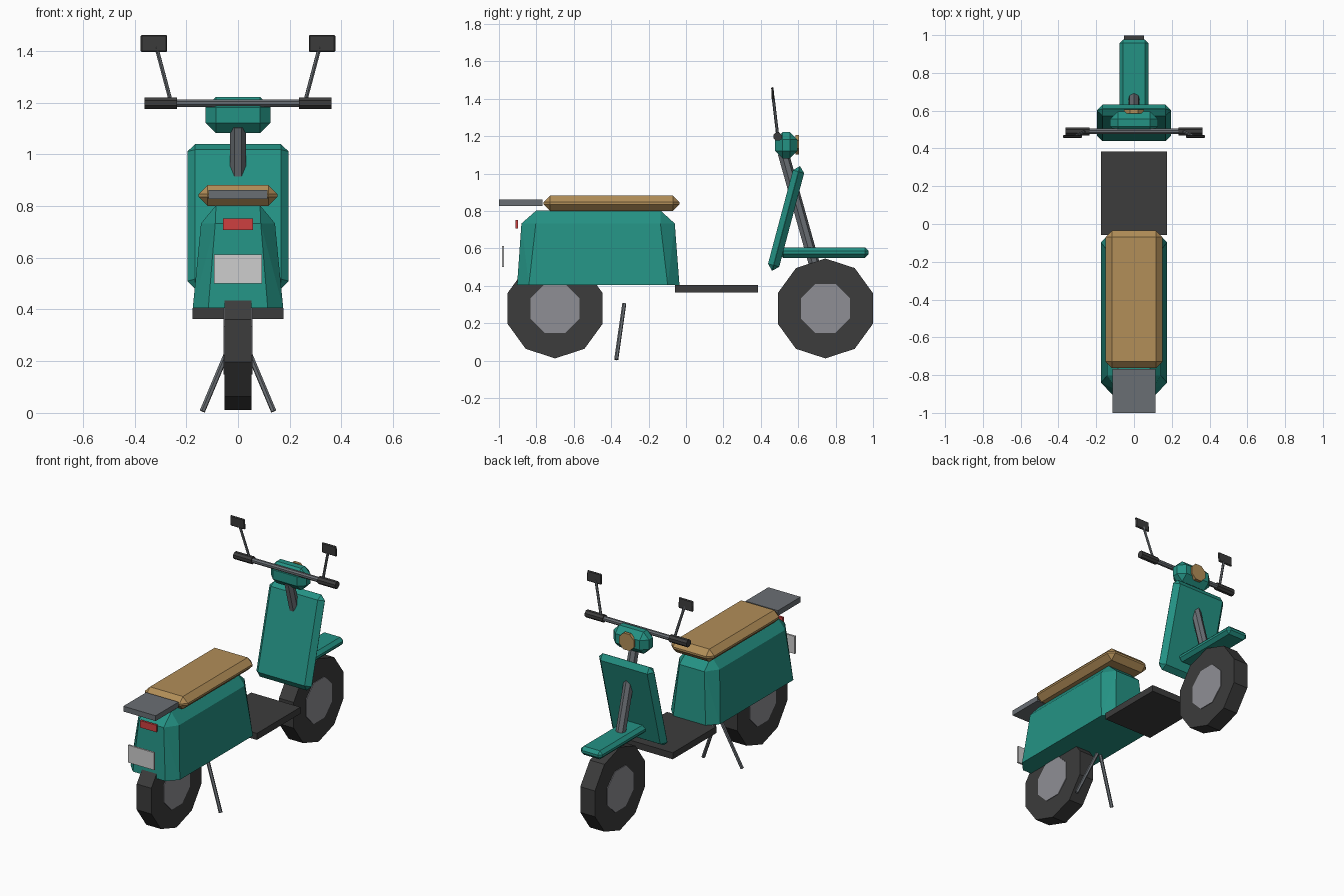
import bpy, bmesh, math
from mathutils import Vector, Matrix

if "Cube" in bpy.data.objects:
    bpy.data.objects.remove(bpy.data.objects["Cube"])


def material(name, r, g, b):
    m = bpy.data.materials.new(name)
    lin = [((c / 255 + 0.055) / 1.055) ** 2.4 for c in (r, g, b)]
    m.diffuse_color = (*lin, 1)
    m.use_nodes = True
    m.node_tree.nodes["Principled BSDF"].inputs["Base Color"].default_value = m.diffuse_color
    return m


TEAL = material("teal paint", 36, 146, 132)
TAN = material("tan leather", 178, 142, 88)
DARK = material("dark rubber", 60, 60, 60)
METAL = material("grey metal", 106, 111, 116)
HUB = material("light grey hub", 143, 143, 149)
RED = material("red lens", 205, 64, 64)
WHITE = material("plate white", 205, 205, 205)


def finish(name, bm, mat):
    bmesh.ops.recalc_face_normals(bm, faces=bm.faces)
    me = bpy.data.meshes.new(name)
    bm.to_mesh(me)
    bm.free()
    me.materials.append(mat)
    ob = bpy.data.objects.new(name, me)
    bpy.context.collection.objects.link(ob)
    return ob


def hull(name, pts, mat):
    """Flat-faced convex solid around the points."""
    bm = bmesh.new()
    for p in pts:
        bm.verts.new(p)
    bmesh.ops.convex_hull(bm, input=bm.verts)
    bmesh.ops.dissolve_limit(bm, angle_limit=0.01, verts=bm.verts, edges=bm.edges)
    return finish(name, bm, mat)


def box(name, x, y, z, mat, bevel=0, tilt=0):
    """Box from (min, max) ranges, chamfered, tilted about x at its centre."""
    size = [r[1] - r[0] for r in (x, y, z)]
    mid = Vector([(r[0] + r[1]) / 2 for r in (x, y, z)])
    bm = bmesh.new()
    bmesh.ops.create_cube(bm, size=1)
    bmesh.ops.scale(bm, vec=size, verts=bm.verts)
    if bevel:
        bmesh.ops.bevel(bm, geom=bm.edges[:], offset=bevel, segments=1,
                        affect='EDGES', profile=0.5)
    bmesh.ops.transform(bm, verts=bm.verts,
                        matrix=Matrix.Translation(mid) @ Matrix.Rotation(tilt, 4, 'X'))
    return finish(name, bm, mat)


def rod(name, a, b, r, n, mat, up=(0, 0, 1), phase=0):
    """n-sided prism from a to b; a corner points along up when phase is 0."""
    a, b = Vector(a), Vector(b)
    d = (b - a).normalized()
    u = Vector(up)
    u = (u - d * u.dot(d)).normalized()
    v = d.cross(u)
    pts = []
    for i in range(n):
        t = (i + phase) * math.tau / n
        o = (u * math.cos(t) + v * math.sin(t)) * r
        pts += [a + o, b + o]
    return hull(name, pts, mat)


# Wheels
for side, y in (("rear", -0.70), ("front", 0.745)):
    rod(side + "_tyre", (-0.052, y, 0.279), (0.052, y, 0.279), 0.267, 10, DARK)
    rod(side + "_hub", (-0.056, y, 0.279), (0.056, y, 0.279), 0.142, 8, HUB, phase=0.5)


# Rear body: two chamfered outlines and a smaller flat top
def outline(hx, y0, y1, cx, cy, z):
    return [p for s in (-1, 1) for p in (
        (s * hx, y0 + cy, z), (s * (hx - cx), y0, z),
        (s * hx, y1 - cy, z), (s * (hx - cx), y1, z))]


hull("rear_body",
     outline(0.175, -0.903, -0.035, 0.06, 0.063, 0.405)
     + outline(0.143, -0.88, -0.06, 0.055, 0.077, 0.733)
     + [(x, y, 0.803) for x in (-0.085, 0.085) for y in (-0.80, -0.137)], TEAL)

# Seat, rack, floor and rear fittings
box("seat", (-0.152, 0.152), (-0.762, -0.035), (0.80, 0.882), TAN, 0.035)
box("rear_rack", (-0.115, 0.115), (-1.0, -0.768), (0.828, 0.862), METAL)
box("floor_board", (-0.175, 0.175), (-0.058, 0.384), (0.363, 0.405), DARK)
box("tail_light", (-0.058, 0.058), (-0.912, -0.898), (0.707, 0.752), RED)
box("number_plate", (-0.092, 0.092), (-0.984, -0.972), (0.50, 0.612), WHITE)

# Front shield, fender and steering stem
box("front_shield", (-0.196, 0.196), (0.504, 0.566), (0.471, 1.049), TEAL, 0.03, -0.26)
box("front_fender", (-0.077, 0.077), (0.50, 0.977), (0.55, 0.605), TEAL, 0.02)
rod("steering_stem", (0, 0.682, 0.525), (0, 0.518, 1.11), 0.031, 7, METAL, up=(0, 1, 0))

# Headlight
box("headlight_housing", (-0.126, 0.126), (0.477, 0.595), (1.082, 1.222), TEAL, 0.04)
rod("headlight", (0, 0.585, 1.155), (0, 0.605, 1.155), 0.057, 8, TAN, phase=0.5)

# Handlebar
rod("handlebar", (-0.30, 0.49, 1.198), (0.30, 0.49, 1.198), 0.016, 8, METAL, phase=0.5)

# Mirrored pairs: grips, mirrors and stand legs
for side, s in (("left", -1), ("right", 1)):
    rod(side + "_grip", (s * 0.235, 0.49, 1.198), (s * 0.362, 0.49, 1.198),
        0.024, 8, DARK, phase=0.5)
    rod(side + "_mirror_stem", (s * 0.26, 0.49, 1.205), (s * 0.316, 0.465, 1.415),
        0.008, 6, METAL)
    box(side + "_mirror", sorted((s * 0.274, s * 0.377)), (0.457, 0.470),
        (1.395, 1.462), DARK, 0.005, 0.05)
    rod(side + "_stand_leg", (s * 0.012, -0.33, 0.305), (s * 0.138, -0.373, 0.006),
        0.011, 6, METAL)
